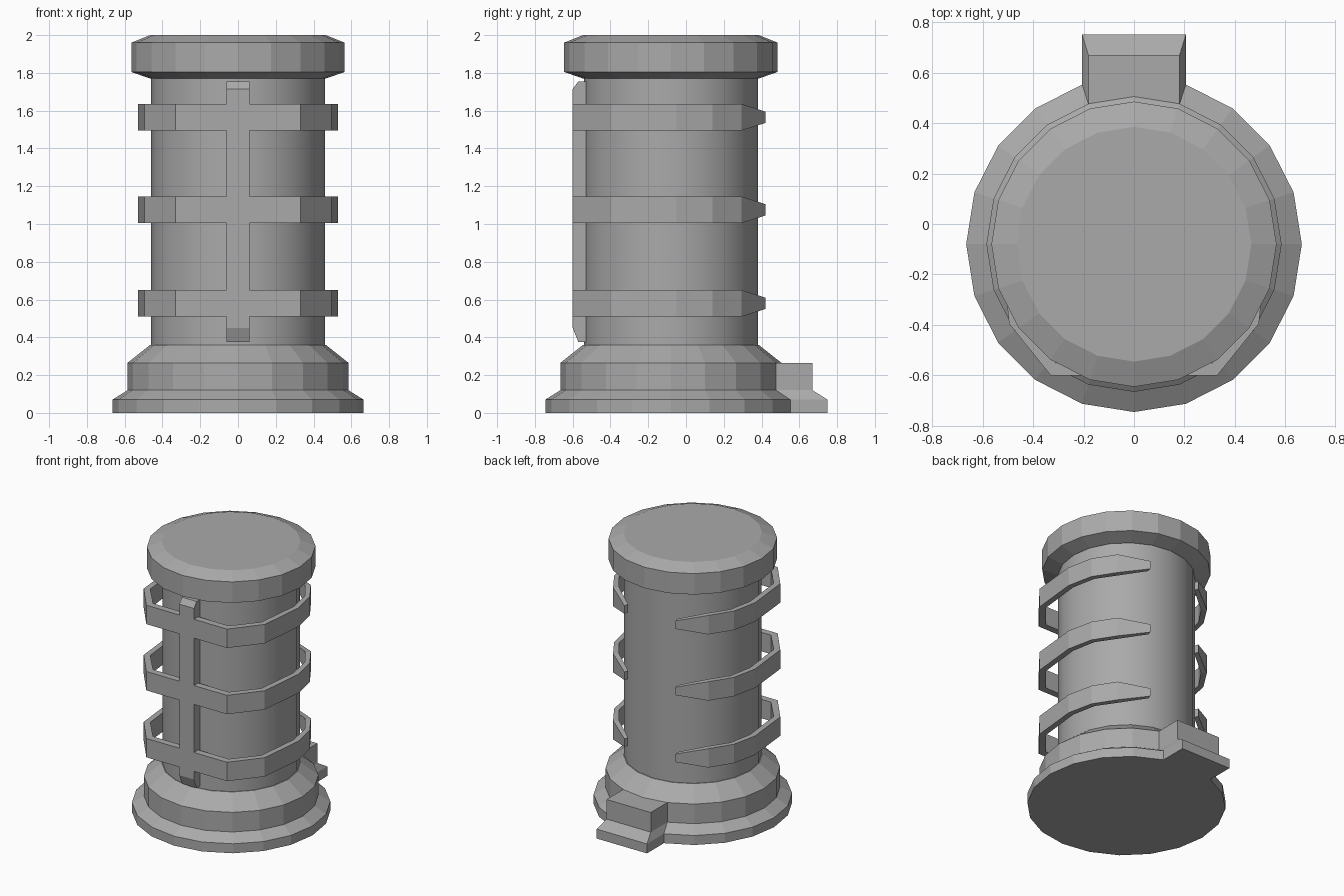
import bpy, bmesh
from math import sin, cos, tau

if "Cube" in bpy.data.objects:
    bpy.data.objects.remove(bpy.data.objects["Cube"])

AXIS_Y = -0.08   # the body sits slightly forward of the rear tab
SIDES = 20

grey = bpy.data.materials.new("plain_grey")
grey.use_nodes = True
grey.diffuse_color = (0.4, 0.4, 0.4, 1)
grey.node_tree.nodes["Principled BSDF"].inputs["Base Color"].default_value = (0.4, 0.4, 0.4, 1)


def finish(name, bm):
    bmesh.ops.recalc_face_normals(bm, faces=bm.faces)
    mesh = bpy.data.meshes.new(name)
    bm.to_mesh(mesh)
    bm.free()
    mesh.materials.append(grey)
    obj = bpy.data.objects.new(name, mesh)
    bpy.context.collection.objects.link(obj)
    return obj


def skin(bm, rings):
    """Join equal rings of points into a closed solid."""
    rings = [[bm.verts.new(p) for p in ring] for ring in rings]
    n = len(rings[0])
    for a, b in zip(rings, rings[1:]):
        for i in range(n):
            j = (i + 1) % n
            bm.faces.new((a[i], a[j], b[j], b[i]))
    bm.faces.new(rings[0])
    bm.faces.new(rings[-1])


def lathe(profile):
    bm = bmesh.new()
    skin(bm, [[(r * cos(tau * i / SIDES), AXIS_Y + r * sin(tau * i / SIDES), z)
               for i in range(SIDES)] for r, z in profile])
    return bm


# Stepped base, with the rear tab pulled out of its back faces
bm = lathe([(0.665, 0), (0.665, 0.07), (0.585, 0.12), (0.585, 0.265), (0.465, 0.36)])
back = [f for f in bm.faces if len(f.verts) == 4
        and f.calc_center_median().y > 0.4
        and abs(f.calc_center_median().x) < 0.12
        and f.calc_center_median().z < 0.26]
new = bmesh.ops.extrude_face_region(bm, geom=back)["geom"]
for v in new:
    if isinstance(v, bmesh.types.BMVert):
        v.co.y = 0.75 if v.co.z < 0.1 else 0.67
bmesh.ops.delete(bm, geom=[f for f in back if f.is_valid], context='FACES')
finish("base", bm)

# Smooth tube
tube = finish("tube", lathe([(0.46, 0.35), (0.46, 1.78)]))
bpy.context.view_layer.objects.active = tube
tube.select_set(True)
bpy.ops.object.shade_smooth_by_angle()
tube.select_set(False)

# Bevelled cap
finish("cap", lathe([(0.465, 1.77), (0.565, 1.805), (0.565, 1.96), (0.465, 2.0)]))

# Vertical front bar with sloped ends
bm = bmesh.new()
side = [(-0.51, 0.375), (-0.57, 0.375), (-0.6, 0.45),
        (-0.6, 1.715), (-0.57, 1.755), (-0.51, 1.755)]
skin(bm, [[(x, y, z) for y, z in side] for x in (-0.06, 0.06)])
finish("front_bar", bm)

# Curved clip arms: outer x, y, inner x, y and half height along one side
ARM = [(0.06, -0.6, 0.06, -0.55, 0.07),
       (0.33, -0.6, 0.31, -0.55, 0.07),
       (0.495, -0.395, 0.455, -0.375, 0.07),
       (0.53, -0.05, 0.49, -0.05, 0.07),
       (0.49, 0.14, 0.455, 0.13, 0.07),
       (0.39, 0.295, 0.36, 0.27, 0.07),
       (0.21, 0.42, 0.2, 0.39, 0.03)]
for label, height in (("lower", 0.58), ("middle", 1.075), ("upper", 1.565)):
    bm = bmesh.new()
    skin(bm, [[(ox, oy, height - h), (ox, oy, height + h),
               (ix, iy, height + h), (ix, iy, height - h)]
              for ox, oy, ix, iy, h in ARM])
    arm = finish(label + "_clip_arms", bm)
    mirror = arm.modifiers.new("Mirror", 'MIRROR')
    mirror.use_mirror_merge = False
